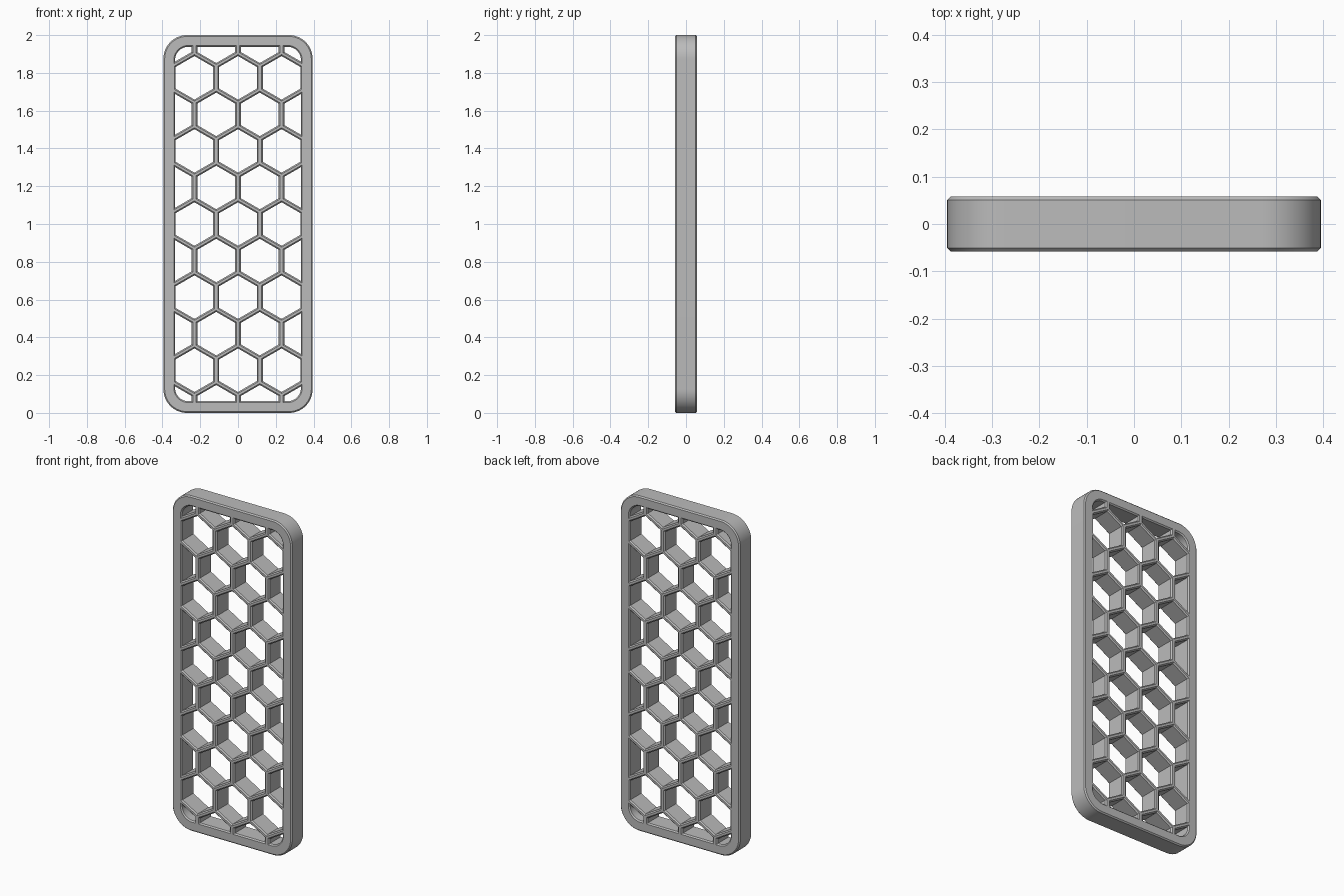
import bpy
import math
from mathutils import Vector

cube = bpy.data.objects.get("Cube")
if cube:
    bpy.data.objects.remove(cube, do_unlink=True)

# Main dimensions
HALF_W, HALF_H, HALF_T = 0.395, 1.0, 0.058
RIM = 0.062
CHAMFER = 0.007
PITCH_X, PITCH_Z = 0.2307, 0.1935
HEX_RADIUS = 0.115


def rounded_rect(w, h, r, steps=14):
    """Counter-clockwise outline with half sizes w, h and corner radius r."""
    pts = []
    corners = [(1, 1), (-1, 1), (-1, -1), (1, -1)]
    for i, (sx, sy) in enumerate(corners):
        for k in range(steps + 1):
            a = (i + k / steps) * math.pi / 2
            pts.append(Vector((sx * (w - r) + r * math.cos(a),
                               sy * (h - r) + r * math.sin(a))))
    return pts


def hexagon(cx, cy):
    """Hexagon with a corner pointing up."""
    angles = [math.radians(30 + 60 * i) for i in range(6)]
    return [Vector((cx + HEX_RADIUS * math.cos(a), cy + HEX_RADIUS * math.sin(a)))
            for a in angles]


def clip(poly, window):
    """Keep the part of a convex polygon inside a convex window."""
    for p, q in zip(window, window[1:] + window[:1]):
        edge, result = q - p, []
        for a, b in zip(poly, poly[1:] + poly[:1]):
            da, db = edge.cross(a - p), edge.cross(b - p)
            if da >= 0:
                result.append(a)
            if (da >= 0) != (db >= 0):
                result.append(a.lerp(b, da / (da - db)))
        poly = result
        if len(poly) < 3:
            return []
    return [v for i, v in enumerate(poly) if (v - poly[i - 1]).length > 0.0008]


def area(poly):
    return sum(a.cross(b) for a, b in zip(poly, poly[1:] + poly[:1])) / 2


# Flat profile: rounded outline with hexagonal openings
outlines = [rounded_rect(HALF_W, HALF_H, 0.125)]
opening = rounded_rect(HALF_W - RIM, HALF_H - RIM, 0.07)
for row in range(-5, 6):
    shift = 0.5 if row % 2 else 0
    for col in range(-3, 4):
        cell = clip(hexagon((col + shift) * PITCH_X, row * PITCH_Z), opening)
        if len(cell) > 2 and area(cell) > 0.0002:
            outlines.append(cell)

# Extruded panel with chamfered rims
curve = bpy.data.curves.new("honeycomb_panel", "CURVE")
curve.dimensions = '2D'
curve.fill_mode = 'BOTH'
curve.extrude = HALF_T - CHAMFER
curve.bevel_depth = CHAMFER
curve.bevel_resolution = 0
curve.offset = -CHAMFER
for poly in outlines:
    spline = curve.splines.new('POLY')
    spline.points.add(len(poly) - 1)
    for point, v in zip(spline.points, poly):
        point.co = (v.x, v.y, 0, 1)
    spline.use_cyclic_u = True

panel = bpy.data.objects.new("honeycomb_panel", curve)
bpy.context.collection.objects.link(panel)
panel.rotation_euler.x = math.pi / 2
panel.location.z = HALF_H

# Plain grey material
grey = bpy.data.materials.new("plain_grey")
grey.use_nodes = True
colour = (0.5, 0.5, 0.5, 1)
grey.diffuse_color = colour
grey.node_tree.nodes["Principled BSDF"].inputs["Base Color"].default_value = colour
curve.materials.append(grey)

# Convert to a welded mesh, smooth only around the corners
bpy.ops.object.select_all(action='DESELECT')
panel.select_set(True)
bpy.context.view_layer.objects.active = panel
bpy.ops.object.convert(target='MESH')
panel = bpy.context.object
bpy.ops.object.mode_set(mode='EDIT')
bpy.ops.mesh.select_all(action='SELECT')
bpy.ops.mesh.remove_doubles(threshold=0.00005)
bpy.ops.mesh.normals_make_consistent(inside=False)
bpy.ops.object.mode_set(mode='OBJECT')
bpy.ops.object.shade_smooth_by_angle(angle=math.radians(30))
